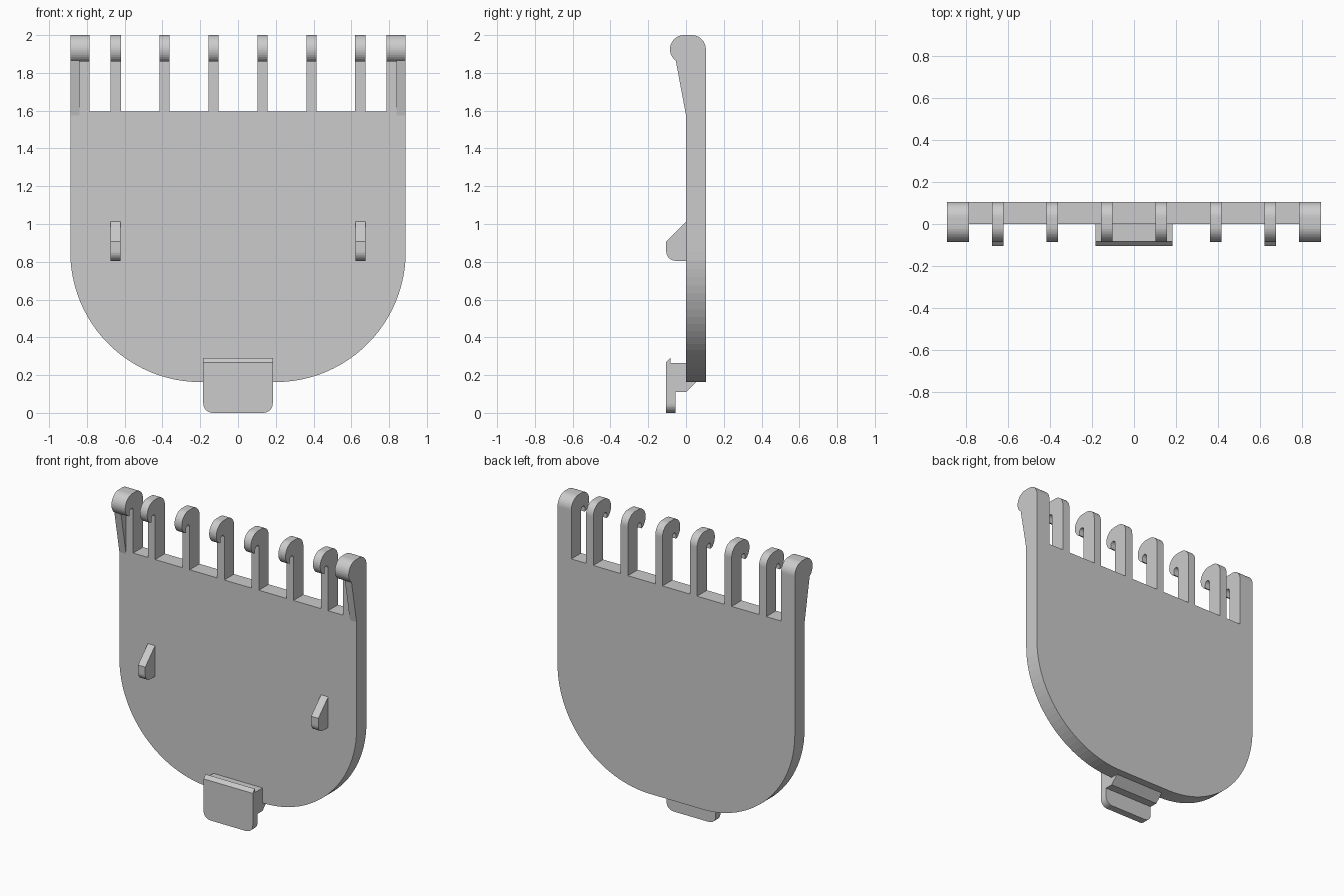
import bpy, bmesh
from math import sin, cos, radians

if "Cube" in bpy.data.objects:
    bpy.data.objects.remove(bpy.data.objects["Cube"])


def arc(cx, cy, r, a0, a1, n=10):
    return [(cx + r * cos(radians(a0 + (a1 - a0) * i / n)),
             cy + r * sin(radians(a0 + (a1 - a0) * i / n))) for i in range(n + 1)]


def prism(name, pts, lo, hi, axis):
    """Extrude a profile along x (points are y, z) or along y (points are x, z)."""
    bm = bmesh.new()
    if axis == 'x':
        vs = [bm.verts.new((lo, a, b)) for a, b in pts]
        step = (hi - lo, 0, 0)
    else:
        vs = [bm.verts.new((a, lo, b)) for a, b in pts]
        step = (0, hi - lo, 0)
    face = bm.faces.new(vs)
    ext = bmesh.ops.extrude_face_region(bm, geom=[face], use_keep_orig=True)
    bmesh.ops.translate(bm, vec=step,
                        verts=[g for g in ext['geom'] if isinstance(g, bmesh.types.BMVert)])
    bmesh.ops.recalc_face_normals(bm, faces=bm.faces)
    me = bpy.data.meshes.new(name)
    bm.to_mesh(me)
    bm.free()
    ob = bpy.data.objects.new(name, me)
    bpy.context.collection.objects.link(ob)
    return ob


W, T, TOP = 0.888, 0.105, 1.595   # half width, plate back, plate top

# Cover plate with large rounded lower corners
R = 0.69
plate = ([(W, TOP), (-W, TOP)]
         + arc(-W + R, 0.163 + R, R, 180, 270, 24)
         + arc(W - R, 0.163 + R, R, 270, 360, 24))
prism("cover_plate", plate, 0, T, 'y')

# Hook side profile: straight arm, rounded head, small undercut behind the lip
hook = ([(0, TOP), (T, TOP)]
        + arc(T - 0.075, 1.925, 0.075, 0, 90)
        + arc(-0.01, 1.925, 0.075, 90, 234, 14)
        + [(-0.04, 1.86)]
        + arc(-0.02, 1.885, 0.02, 180, 0, 6))
for i in range(6):
    x = (i - 2.5) * 0.259
    prism("hook", hook, x - 0.027, x + 0.027, 'x')

# Wide end hooks with a tapered outer web, and the front ribs
web = [(0, 1.575), (0.01, 1.575), (0.01, 1.93), (-0.07, 1.93), (-0.054, 1.864)]
rib = [(0.02, 1.012), (0, 1.012), (-T, 0.907)] + arc(-0.055, 0.855, 0.05, 180, 270, 8) + [(0.02, 0.805)]
for s in (-1, 1):
    prism("end_hook", hook, *sorted((s * 0.785, s * W)), 'x')
    prism("end_hook_web", web, *sorted((s * 0.838, s * W)), 'x')
    prism("front_rib", rib, s * 0.648 - 0.027, s * 0.648 + 0.027, 'x')

# Bottom latch with lip, finger tab and rounded lower corners
latch = [(-T, 0), (-0.055, 0), (-0.055, 0.11), (0, 0.11), (0.053, 0.163), (0.053, 0.19),
         (0.02, 0.265), (-0.083, 0.265), (-0.083, 0.291), (-T, 0.268)]
ob = prism("latch", latch, -0.184, 0.184, 'x')
bm = bmesh.new()
bm.from_mesh(ob.data)
corners = [e for e in bm.edges
           if all(v.co.z < 0.001 for v in e.verts)
           and abs(e.verts[0].co.x - e.verts[1].co.x) < 0.001]
bmesh.ops.bevel(bm, geom=corners, offset=0.05, segments=8, profile=0.5, affect='EDGES')
bm.to_mesh(ob.data)
bm.free()
